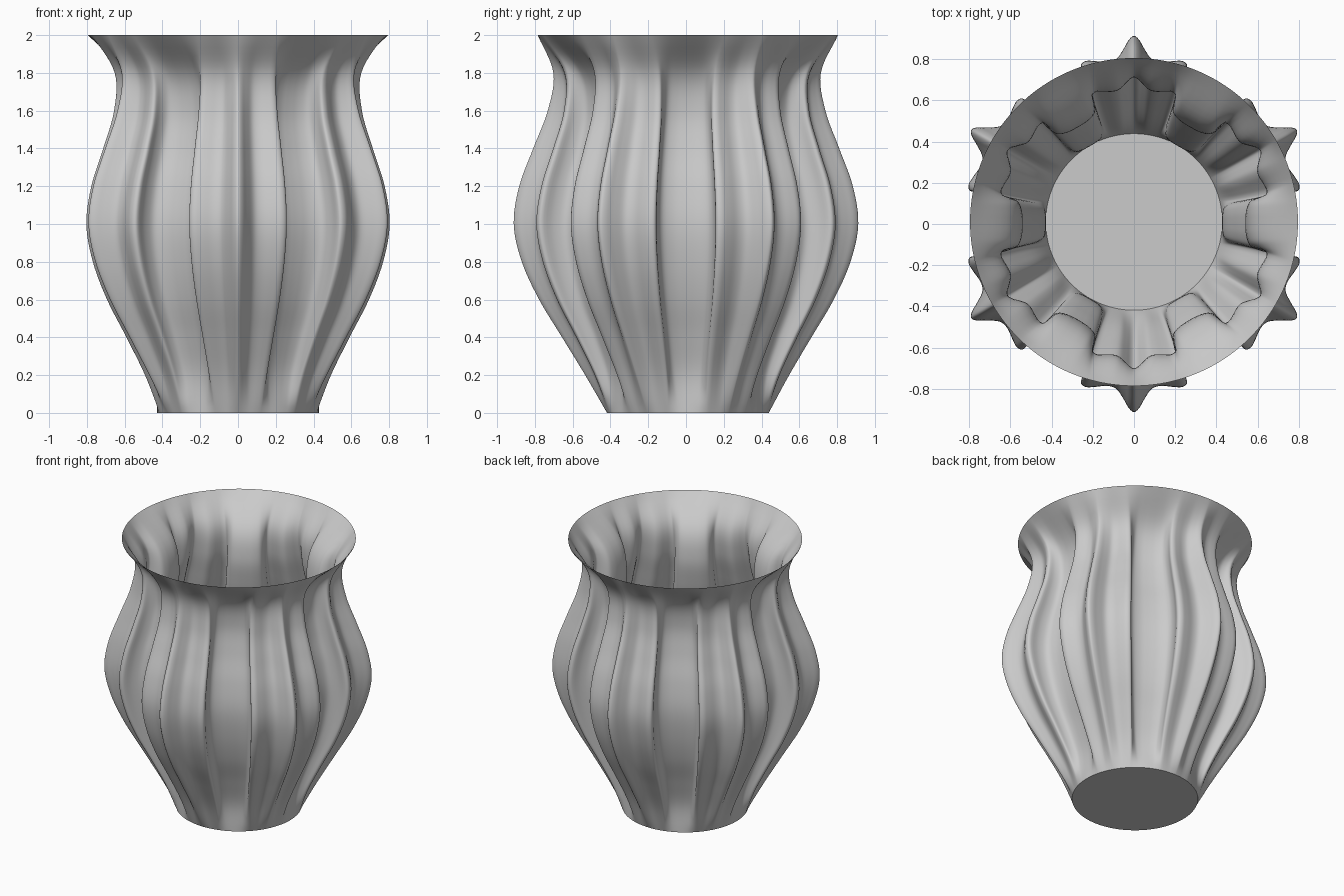
import bpy, bmesh, math
from mathutils import Vector, Matrix

cube = bpy.data.objects.get("Cube")
if cube:
    bpy.data.objects.remove(cube, do_unlink=True)


def spline(points, t):
    """Smooth curve through evenly weighted points, t counted in spans."""
    i = min(int(t), len(points) - 2)
    f = t - i
    p1, p2 = points[i], points[i + 1]
    p0 = points[i - 1] if i else 2 * p1 - p2
    p3 = points[i + 2] if i + 2 < len(points) else 2 * p2 - p1
    return 0.5 * (2 * p1 + (p2 - p0) * f + (2 * p0 - 5 * p1 + 4 * p2 - p3) * f * f
                  + (3 * p1 - p0 - 3 * p2 + p3) * f ** 3)


# Half of one pleat: ridge tip, shoulder, corner, groove wall, groove floor
half = [Vector(p) for p in (
    (0, .912), (.025, .893), (.05, .85), (.085, .80), (.13, .785), (.19, .79),
    (.235, .79), (.258, .765), (.226, .701), (.217, .637), (.257, .585), (.315, .546))]
mirrored = [Vector((-p.x, p.y)) for p in half[:0:-1]]
pleat = mirrored + half
PLEATS, SUB = 6, 4
steps = (len(pleat) - 1) * SUB
curve = [spline(pleat, i / SUB) for i in range(steps)]

# Repeat the pleat around the axis, clockwise
star = []
for k in range(PLEATS):
    turn = Matrix.Rotation(-k * math.tau / PLEATS, 2)
    star += [turn @ p for p in curve]
count = len(star)

# Matching circle points spaced by the arc length of the pleated outline
lengths = [0.0]
for i in range(count):
    lengths.append(lengths[-1] + (star[(i + 1) % count] - star[i]).length)
start = math.pi / 2 + math.pi / PLEATS
angles = [start - math.tau * s / lengths[-1] for s in lengths[:-1]]
circle = [Vector((math.cos(a), math.sin(a))) for a in angles]

# Ridge radius and pleat strength at even heights, foot to rim
ridge = [.428, .54, .66, .78, .87, .912, .883, .81, .735, .708, .795]
strength = [0, .38, .60, .77, .92, 1, .98, .88, .69, .41, 0]
HEIGHT, RINGS = 2.0, 60

bm = bmesh.new()
rings = []
for r in range(RINGS + 1):
    t = r / RINGS * (len(ridge) - 1)
    b = spline(strength, t)
    a = spline(ridge, t) - half[0].y * b
    shift = Vector((0, .01 * (1 - b)))
    outline = [c * a + s * b + shift for c, s in zip(circle, star)]
    rings.append([bm.verts.new((p.x, p.y, HEIGHT * r / RINGS)) for p in outline])

# Pleated wall
for low, high in zip(rings, rings[1:]):
    for i in range(count):
        j = (i + 1) % count
        bm.faces.new((low[j], low[i], high[i], high[j]))

# Flat closed foot
bm.faces.new(rings[0])

mesh = bpy.data.meshes.new("pleated_vase")
bm.to_mesh(mesh)
bm.free()
vase = bpy.data.objects.new("pleated_vase", mesh)
bpy.context.collection.objects.link(vase)

# Plain grey clay
colour = (.6, .6, .6, 1)
clay = bpy.data.materials.new("grey_clay")
clay.use_nodes = True
clay.diffuse_color = colour
clay.node_tree.nodes["Principled BSDF"].inputs["Base Color"].default_value = colour
mesh.materials.append(clay)

bpy.ops.object.select_all(action='DESELECT')
vase.select_set(True)
bpy.context.view_layer.objects.active = vase
bpy.ops.object.shade_smooth_by_angle(angle=math.radians(40))
